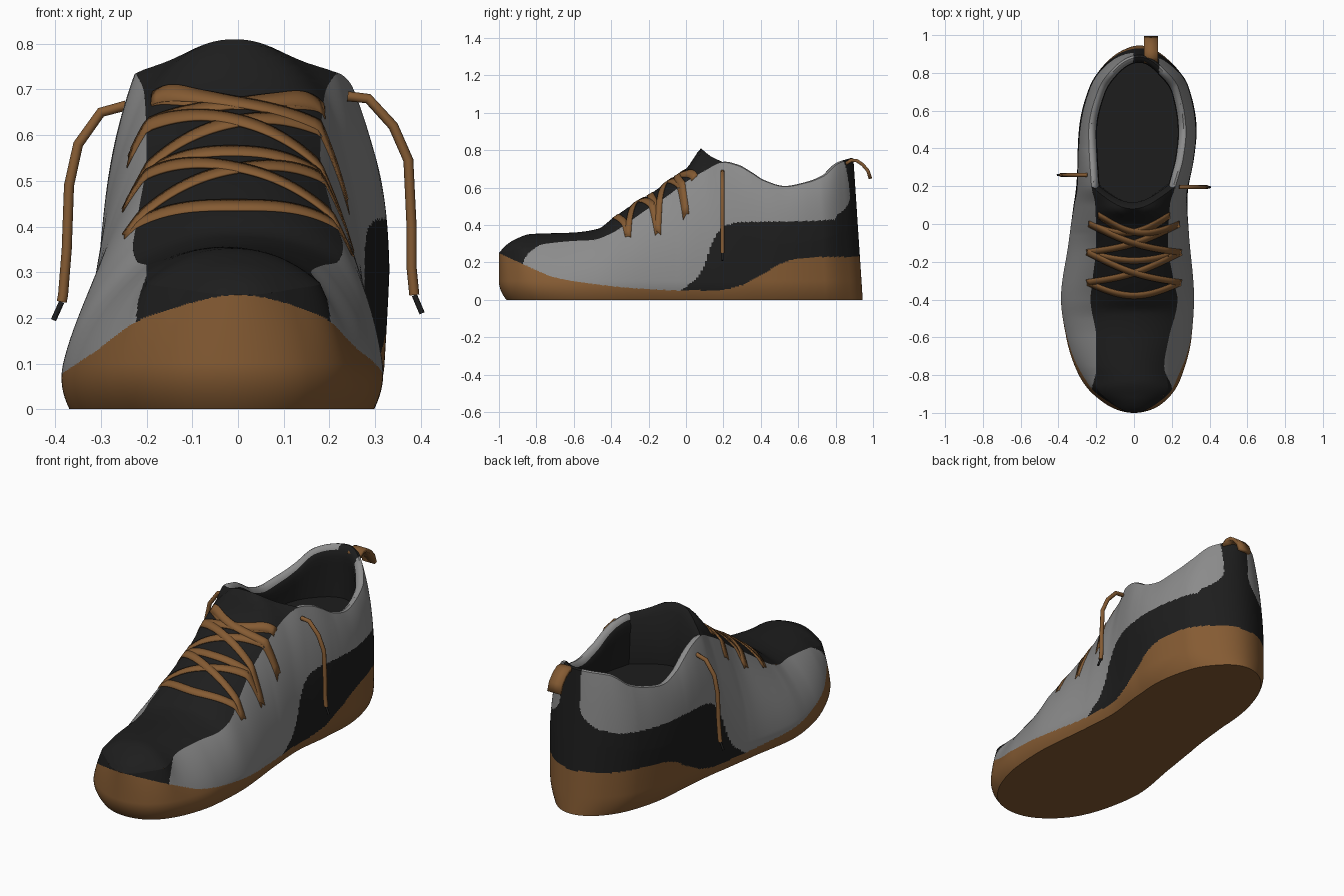
import bpy, bmesh, math
from mathutils import Vector

if "Cube" in bpy.data.objects:
    bpy.data.objects.remove(bpy.data.objects["Cube"])


def material(name, rgb):
    m = bpy.data.materials.new(name)
    m.diffuse_color = (*rgb, 1)
    m.use_nodes = True
    m.node_tree.nodes["Principled BSDF"].inputs["Base Color"].default_value = m.diffuse_color
    return m


BROWN = material("tan_brown", (0.235, 0.105, 0.033))
BLACK = material("soft_black", (0.0125, 0.0125, 0.0125))
GREY = material("mid_grey", (0.26, 0.26, 0.26))
MATS = [BROWN, BLACK, GREY]


# Smooth interpolation through (y, value) points; "round_ends" gives rounded toe and heel
def angle(y):
    return math.acos(max(-1, min(1, -(y + 0.0275) / 0.9725)))


def table(points, round_ends=False):
    xs = [angle(p[0]) if round_ends else p[0] for p in points]
    vs = [p[1] for p in points]
    n = len(xs)
    d = [(vs[i + 1] - vs[i]) / (xs[i + 1] - xs[i]) for i in range(n - 1)]
    m = [d[0]] + [0 if a * b <= 0 else 2 * a * b / (a + b) for a, b in zip(d, d[1:])] + [d[-1]]

    def f(y):
        x = angle(y) if round_ends else y
        if x <= xs[0]:
            return vs[0]
        if x >= xs[-1]:
            return vs[-1]
        i = max(k for k in range(n - 1) if xs[k] <= x)
        w = xs[i + 1] - xs[i]
        t = (x - xs[i]) / w
        return (vs[i] * (1 + 2 * t) * (1 - t) ** 2 + m[i] * w * t * (1 - t) ** 2
                + vs[i + 1] * t * t * (3 - 2 * t) + m[i + 1] * w * t * t * (t - 1))
    return f


# Plan outline, left and right
out_l = table([(-1, 0), (-.95, -.16), (-.8, -.3), (-.6, -.368), (-.4, -.394), (-.1, -.35),
               (.2, -.31), (.5, -.295), (.75, -.235), (.88, -.135), (.945, .03)], True)
out_r = table([(-1, 0), (-.95, .155), (-.8, .262), (-.6, .312), (-.4, .323), (-.05, .293), (.1, .283),
               (.35, .32), (.5, .333), (.75, .288), (.88, .185), (.945, .03)], True)
# Upper edge of the sides: beside the toe cap and tongue, then around the collar
top_l = table([(-1, 0), (-.95, -.11), (-.85, -.2), (-.6, -.2), (-.4, -.23), (-.3, -.22), (-.1, -.2),
               (.1, -.205), (.2, -.225), (.5, -.24), (.75, -.187), (.88, -.098), (.945, .03)], True)
top_r = table([(-1, 0), (-.95, .11), (-.86, .18), (-.75, .16), (-.6, .185), (-.4, .23), (-.3, .21),
               (-.1, .18), (.1, .19), (.2, .22), (.35, .26), (.5, .275), (.75, .237), (.88, .143),
               (.945, .03)], True)
edge_z = table([(-1, .25), (-.93, .265), (-.83, .28), (-.75, .30), (-.6, .315), (-.5, .32), (-.4, .355),
                (-.3, .42), (-.2, .49), (-.1, .555), (0, .63), (.1, .69), (.2, .735), (.27, .72),
                (.35, .68), (.43, .635), (.55, .605), (.67, .625), (.77, .66), (.86, .73), (.945, .755)])
ridge_z = table([(-1, .25), (-.97, .285), (-.92, .32), (-.83, .352), (-.6, .36), (-.47, .38), (-.4, .43),
                 (-.3, .5), (-.2, .56), (-.1, .63), (0, .7), (.05, .77), (.08, .81), (.2, .80)])
# Colour borders on the sides
sole_z = table([(-1, .25), (-.87, .19), (-.7, .12), (-.5, .085), (-.25, .06), (0, .05), (.2, .055),
                (.3, .08), (.4, .13), (.5, .19), (.6, .22), (.75, .23), (.95, .23)])
panel_z = table([(-.09, 0), (0, .07), (.06, .12), (.1, .19), (.13, .28), (.17, .36), (.22, .4),
                 (.3, .415), (.6, .42), (.8, .43), (.86, .45), (.9, .47)])


def grid(name, rows, rule, flip=False, thick=0):
    bm = bmesh.new()
    vs = [[bm.verts.new(p) for p in r] for r in rows]
    for a, b in zip(vs, vs[1:]):
        for j in range(len(a) - 1):
            q = [a[j], a[j + 1], b[j + 1], b[j]]
            f = bm.faces.new(q[::-1] if flip else q)
            f.material_index = rule(f.calc_center_median(), j)
    bmesh.ops.remove_doubles(bm, verts=bm.verts, dist=0.0002)
    me = bpy.data.meshes.new(name)
    bm.to_mesh(me)
    bm.free()
    for m in MATS:
        me.materials.append(m)
    ob = bpy.data.objects.new(name, me)
    bpy.context.collection.objects.link(ob)
    if thick:
        mod = ob.modifiers.new("thickness", 'SOLIDIFY')
        mod.thickness = thick
        mod.offset = -1
    bpy.ops.object.select_all(action='DESELECT')
    ob.select_set(True)
    bpy.context.view_layer.objects.active = ob
    bpy.ops.object.shade_smooth_by_angle(angle=math.radians(45))


def ramp(v, a, b):
    return max(0, min(1, (v - a) / (b - a)))


# Roundness of the side: sloping at the forefoot, upright at the collar
def power(Y, side):
    return 2.1 + 1.0 * ramp(Y, -.05, .2) + (2.2 if side > 0 else 1.3) * ramp(Y, .2, .4)


# Point on a side wall: f runs from the ground (0) to the upper edge (1)
def wall(Y, f, side):
    top, out = (top_l(Y), out_l(Y)) if side < 0 else (top_r(Y), out_r(Y))
    z = edge_z(Y) * f
    x = top + (out - top) * (1 - f ** power(Y, side))
    tuck = max(0, 1 - z / .1) ** 2
    wide = min(1, (out_r(Y) - out_l(Y)) / .5)
    x -= side * wide * (.025 * tuck + .018 * ramp(Y, .1, .4) * max(0, 1 - f / .5))
    y = Y + .04 * tuck * max(0, (-Y - .5) / .5) - .05 * f * max(0, (Y - .3) / .645)
    return Vector((x, y, z))


N, LV = 260, 100
stations = [-.0275 - .9725 * math.cos(math.pi * i / N) for i in range(N + 1)]


# Sides, sole and heel
def side_rule(c, j):
    if c.z < sole_z(c.y):
        return 0
    if c.y < -.87 + .06 * max(0, (c.z - .19) / .085) ** 2 and c.y < -.75:
        return 1
    if c.y > .8 and abs(c.x - .065) < .068 + .07 * max(0, (.57 - c.z) / .1) ** 2:
        return 1
    return 2 if c.z > panel_z(c.y) else 1


rows = []
for Y in stations:
    left = [wall(Y, 1 - k / LV, -1) for k in range(LV + 1)]
    right = [wall(Y, k / LV, 1) for k in range(LV + 1)]
    rows.append(left + [(left[-1] + right[0]) / 2] + right)
grid("shoe_sides_and_sole", rows, side_rule, flip=True)


# Toe cap and tongue
def strip(y, s):
    l, r = top_l(y), top_r(y)
    e = edge_z(y)
    return Vector(((l + r) / 2 + s * (r - l) / 2, y, e + (ridge_z(y) - e) * (1 - abs(s) ** 2.2)))


FLOOR = .48
rows = [[strip(-1 + (1.08 + .12 * (k / 12) ** 2) * (i / 80) ** 1.5, k / 12) for k in range(-12, 13)]
        for i in range(81)]
# the tongue's back edge leans rearward and runs down to the footbed
rows.append([p + Vector((0, .035, -.04)) for p in rows[-1]])
rows.append([Vector((p.x * .95, p.y, FLOOR)) for p in rows[-1]])
grid("toe_cap_and_tongue", rows, lambda c, j: 1)

# Padded collar rolling inward, lining and footbed
ROLL = [(0, 0), (.012, .004), (.025, -.003), (.036, -.02), (.042, -.05), (.04, -.09)]
rows = []
for Y in [y for y in stations if y > -.1]:
    halves = []
    for side in (-1, 1):
        p = wall(Y, 1, side)
        drop = ramp(Y, .1, .2) * .004
        pts = [Vector((.02 + (p.x - .02) * (1 - d / .25), .45 + (p.y - .45) * (1 - d / .45),
                       p.z + min(dz, drop))) for d, dz in ROLL]
        pts.append(Vector((pts[-1].x, pts[-1].y, FLOOR)))
        halves.append(pts)
    mid = (halves[0][-1] + halves[1][-1]) / 2
    rows.append(halves[0] + [mid] + halves[1][::-1])


def collar_rule(c, j):
    roll = j < 3 or j > 10
    return 2 if roll and c.y > .17 and not (c.y > .75 and abs(c.x - .065) < .068) else 1


grid("collar_lining_and_footbed", rows, collar_rule)


# Criss-cross laces lying on the upper
def surface(x, y):
    l, r = top_l(y), top_r(y)
    if l <= x <= r:
        return strip(y, (x - (l + r) / 2) / ((r - l) / 2)).z
    top, out, side = (l, out_l(y), -1) if x < l else (r, out_r(y), 1)
    t = min(1, (x - top) / (out - top))
    return edge_z(y) * (1 - t) ** (1 / power(y, side))


def lace(name, a, b, bow, lift):
    a, b = Vector(a), Vector(b)
    n = (b - a).normalized()
    across = Vector((n.y, -n.x)) * .016
    rows = []
    for i in range(37):
        t = i / 36
        p = a.lerp(b, t) + Vector((0, -bow * math.sin(math.pi * t)))
        rows.append([(q.x, q.y, surface(q.x, q.y) + lift) for q in (p - across, p, p + across)])
    grid(name, rows, lambda c, j: 0, thick=.005)


# Each row: y and x of the eyelets, forward bow of its bar (0 for no bar)
ROWS = [(-.31, .25, .07), (-.15, .25, .045), (0, .24, 0), (.045, .19, .09)]
for i, (y, x, bow) in enumerate(ROWS):
    if bow:
        lace(f"lace_bar_{i}", (-x, y), (x, y), bow, .004)
    if i < 3:
        y2, x2, _ = ROWS[i + 1]
        sag = .03 if i < 2 else .07
        lace(f"lace_cross_a_{i}", (-x, y), (x2, y2), sag, .006)
        lace(f"lace_cross_b_{i}", (-x2, y2), (x, y), sag, .008)


# Loose lace ends with dark tips
def cord(name, pts, mat, r):
    cu = bpy.data.curves.new(name, 'CURVE')
    cu.dimensions = '3D'
    cu.bevel_depth = r
    cu.bevel_resolution = 2
    cu.use_fill_caps = True
    sp = cu.splines.new('POLY')
    sp.points.add(len(pts) - 1)
    for p, q in zip(sp.points, pts):
        p.co = (*q, 1)
    cu.materials.append(mat)
    bpy.context.collection.objects.link(bpy.data.objects.new(name, cu))


ENDS = {"right": (.195, [(.24, .685), (.285, .68), (.34, .62), (.373, .545), (.38, .4), (.38, .31),
                         (.386, .25), (.403, .21)]),
        "left": (.26, [(-.245, .665), (-.3, .65), (-.35, .58), (-.37, .49), (-.375, .35), (-.383, .25),
                       (-.386, .235), (-.404, .195)])}
for side, (y, pts) in ENDS.items():
    path = [(x, y, z) for x, z in pts]
    cord(f"loose_lace_{side}", path[:-1], BROWN, .011)
    cord(f"lace_tip_{side}", path[-2:], BLACK, .006)

# Heel pull tab
path = [(.85, .735), (.88, .755), (.915, .753), (.95, .73), (.98, .695), (.995, .65)]
grid("heel_pull_tab", [[(.053, y, z), (.127, y, z)] for y, z in path], lambda c, j: 0, thick=.018)
